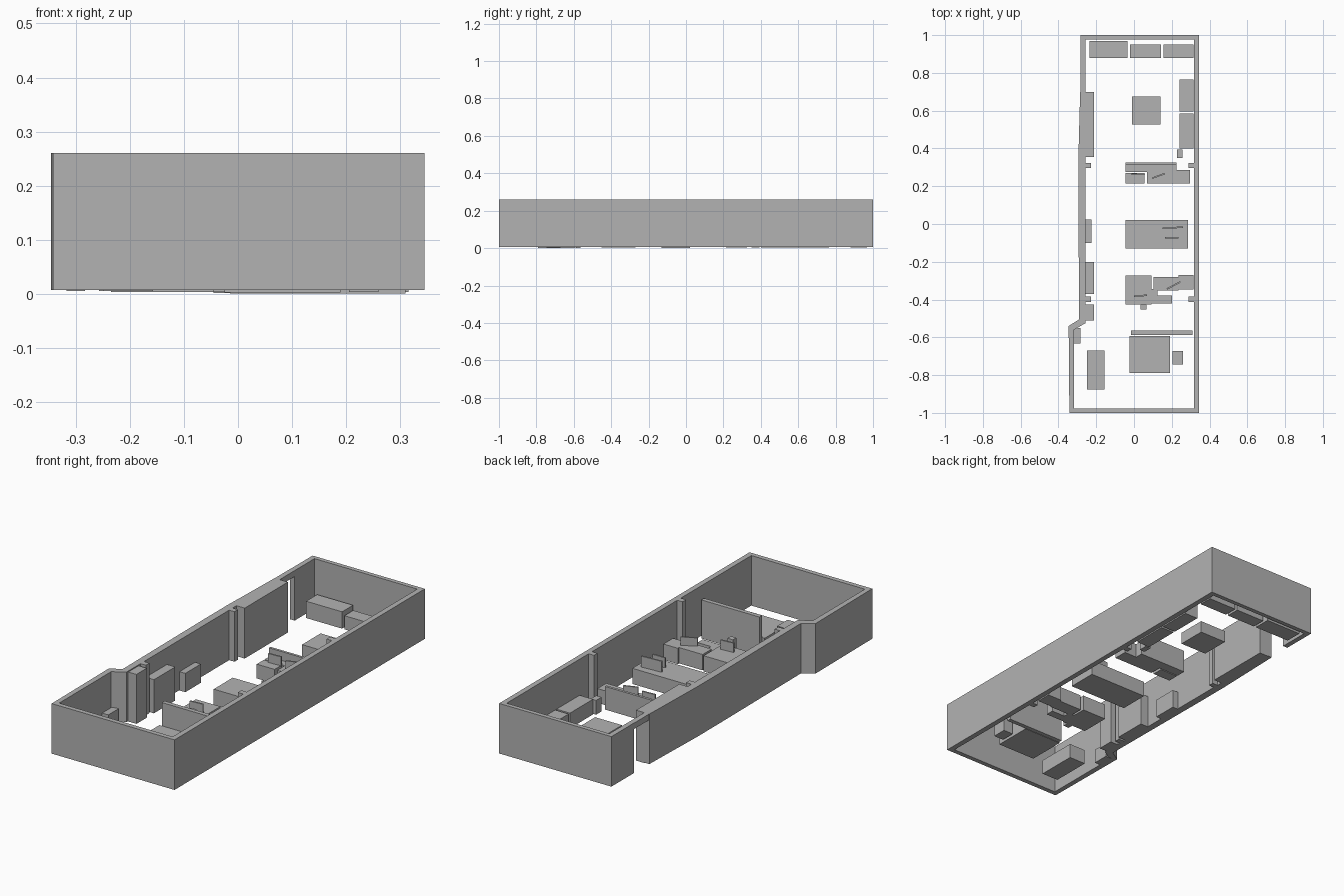
import bpy, bmesh, math

cube = bpy.data.objects.get("Cube")
if cube:
    bpy.data.objects.remove(cube, do_unlink=True)

mat = bpy.data.materials.new("plain grey")
mat.use_nodes = True
grey = (0.45, 0.45, 0.45, 1)
mat.diffuse_color = grey
mat.node_tree.nodes["Principled BSDF"].inputs["Base Color"].default_value = grey

TOP, FOOT = 0.26, 0.007


def prism(name, outline, z0, z1):
    """Extrude a flat outline from z0 to z1."""
    bm = bmesh.new()
    base = bm.faces.new([bm.verts.new((x, y, z0)) for x, y in outline])
    up = bmesh.ops.extrude_face_region(bm, geom=[base])["geom"]
    moved = [v for v in up if isinstance(v, bmesh.types.BMVert)]
    bmesh.ops.translate(bm, verts=moved, vec=(0, 0, z1 - z0))
    bmesh.ops.recalc_face_normals(bm, faces=bm.faces)
    mesh = bpy.data.meshes.new(name)
    bm.to_mesh(mesh)
    bm.free()
    mesh.materials.append(mat)
    obj = bpy.data.objects.new(name, mesh)
    bpy.context.collection.objects.link(obj)
    return obj


def box(name, x0, x1, y0, y1, z1, z0=0.003):
    return prism(name, [(x0, y0), (x1, y0), (x1, y1), (x0, y1)], z0, z1)


def screen(name, x, y, width, top, angle=0):
    """Thin upright monitor standing on a desk."""
    obj = box(name, -width / 2, width / 2, -0.004, 0.004, top, 0.07)
    obj.location = (x, y, 0)
    obj.rotation_euler.z = math.radians(angle)


# Outer walls: one open loop from one door jamb round to the other
outer = [(-.283, .82), (-.283, 1), (.345, 1), (.345, -1), (-.342, -1),
         (-.346, -.54), (-.29, -.505), (-.295, .15), (-.295, .33), (-.285, .70)]
inner = [(-.257, .70), (-.257, -.525), (-.317, -.56), (-.317, -.976),
         (.318, -.976), (.318, .978), (-.257, .978), (-.257, .82)]
prism("walls", outer + inner, FOOT, TOP)
box("door_lintel", -.284, -.257, .70, .82, TOP, .23)

# Pillars and tall wall units
for i, y in enumerate((.296, -.412)):
    box(f"right_pillar_{i}", -.257, -.227, y, y + .028, TOP, FOOT)
    box(f"left_pillar_{i}", .288, .318, y, y + .028, TOP, FOOT)
box("tall_wall_unit", -.257, -.211, .355, .70, TOP, .005)
box("tall_cupboard", -.257, -.211, -.51, -.427, .255, .005)
box("bookcase", -.257, -.211, -.37, -.20, .175, .005)
box("side_cabinet", -.257, -.225, -.10, .025, .10, .005)
box("corner_cabinet", -.317, -.283, -.632, -.55, .078, .005)

# Back row of cabinets
box("back_cabinet_large", -.235, -.034, .88, .968, .088)
box("back_cabinet_middle", -.021, .143, .88, .95, .072)
box("back_cabinet_end", .156, .315, .88, .95, .072)

# Lounge area
box("low_table", -.01, .14, .526, .674, .064)
box("sofa_back", .24, .315, .595, .764, .08)
box("sofa_front", .24, .315, .40, .584, .08)
box("side_stool", .227, .257, .35, .394, .075)

# Rear desk group
box("rear_desk_small", -.045, .055, .214, .27, .075)
box("rear_desk_large", .07, .296, .214, .285, .075)
box("rear_low_cabinet", -.045, .225, .275, .325, .075)
box("rear_divider", -.045, .225, .312, .325, .12)
screen("rear_screen_a", .13, .255, .07, .12, 20)
screen("rear_screen_b", .022, .265, .07, .12, 3)

# Central desk
box("central_desk", -.045, .285, -.13, .022, .08, .001)
screen("central_screen_a", .205, -.02, .11, .135, 4)
screen("central_screen_b", .20, -.072, .07, .13)

# Front desk group
box("front_desk_main", -.045, .092, -.425, -.272, .083)
box("front_desk_middle", .103, .235, -.352, -.28, .083)
box("front_desk_end", .235, .315, -.347, -.27, .083)
box("front_desk_return", .092, .20, -.42, -.378, .08)
box("front_desk_link", .092, .125, -.378, -.345, .08)
box("front_chair", .035, .066, -.452, -.425, .12)
screen("front_screen_a", .21, -.325, .08, .125, 28)
screen("front_screen_b", .035, -.38, .07, .13, 5)

# Meeting area behind the partition
box("partition", -.015, .31, -.587, -.565, .195, 0)
box("meeting_table", -.025, .19, -.79, -.592, .08, .002)
box("meeting_stool", .205, .26, -.745, -.672, .075)
box("front_side_desk", -.25, -.157, -.877, -.67, .08, .005)
